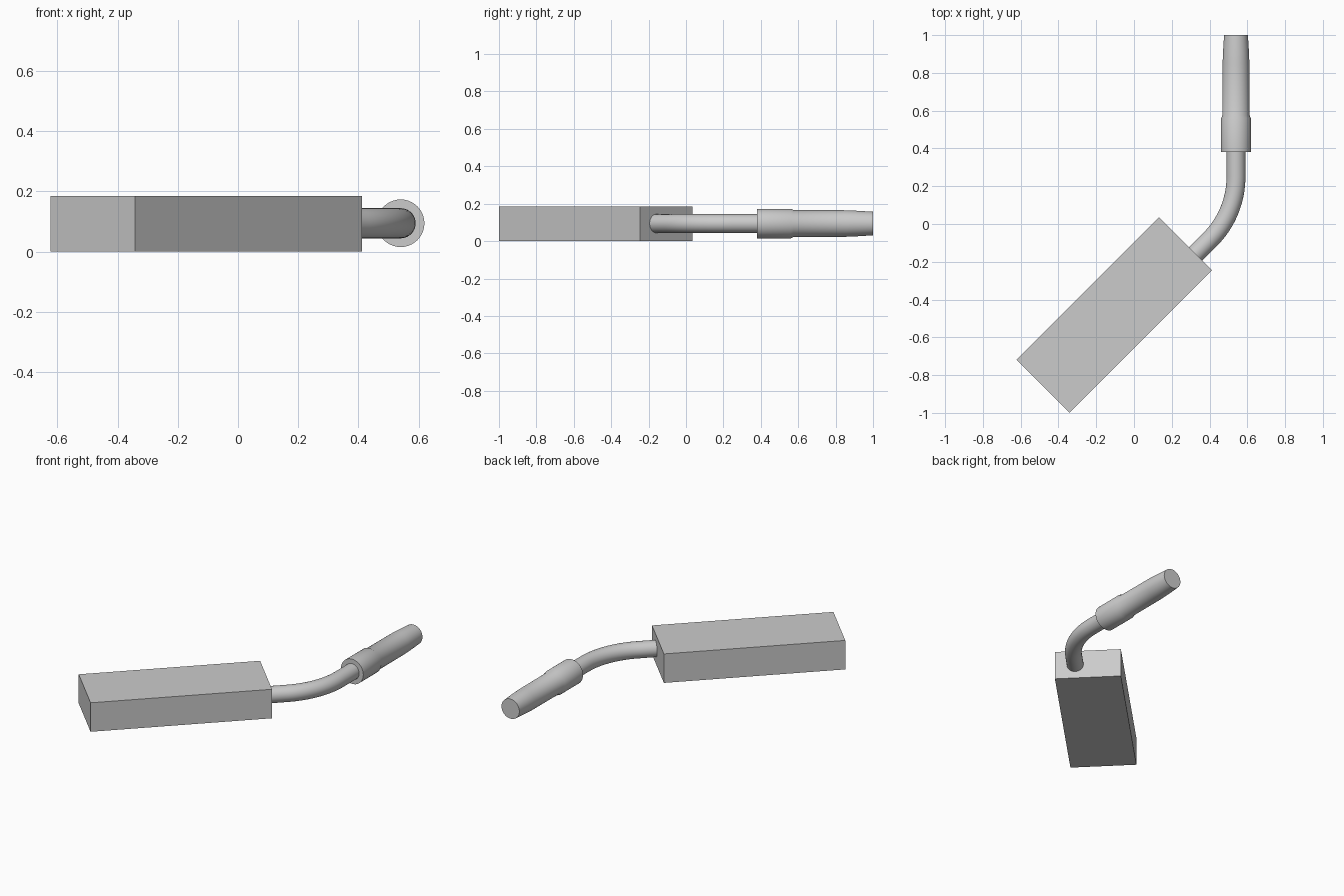
import bpy
import bmesh
import math
from mathutils import Vector

cube = bpy.data.objects.get("Cube")
if cube:
    bpy.data.objects.remove(cube, do_unlink=True)

grey = bpy.data.materials.new("plain grey")
grey.use_nodes = True
grey.diffuse_color = (0.6, 0.6, 0.6, 1)
grey.node_tree.nodes["Principled BSDF"].inputs["Base Color"].default_value = (0.6, 0.6, 0.6, 1)

AXIS_X, AXIS_Z = 0.54, 0.094
SIDES = 40


def finish(bm, name, smooth=False):
    bmesh.ops.recalc_face_normals(bm, faces=bm.faces)
    mesh = bpy.data.meshes.new(name)
    bm.to_mesh(mesh)
    bm.free()
    mesh.materials.append(grey)
    obj = bpy.data.objects.new(name, mesh)
    bpy.context.collection.objects.link(obj)
    if smooth:
        bpy.ops.object.select_all(action="DESELECT")
        obj.select_set(True)
        bpy.context.view_layer.objects.active = obj
        bpy.ops.object.shade_smooth_by_angle(angle=math.radians(35))
    return obj


def tube(name, stations):
    """Round body through (centre, heading in the xy plane, radius) stations."""
    bm = bmesh.new()
    rings = []
    for centre, heading, radius in stations:
        side = Vector((math.sin(heading), -math.cos(heading), 0))
        rings.append([
            bm.verts.new(centre + radius * (side * math.cos(a) + Vector((0, 0, math.sin(a)))))
            for a in (math.tau * i / SIDES for i in range(SIDES))])
    for low, high in zip(rings, rings[1:]):
        for i in range(SIDES):
            j = (i + 1) % SIDES
            bm.faces.new((low[i], low[j], high[j], high[i]))
    bm.faces.new(rings[0])
    bm.faces.new(rings[-1])
    return finish(bm, name, smooth=True)


# Block head, turned 45 degrees to the handle
bm = bmesh.new()
bmesh.ops.create_cube(bm, size=1)
bmesh.ops.scale(bm, vec=(1.066, 0.396, 0.185), verts=bm.verts)
head = finish(bm, "block_head")
head.location = (-0.105, -0.482, 0.0925)
head.rotation_euler.z = math.radians(45)

# Bent neck: straight out of the block, an arc, then straight into the sleeve
NECK_R, BEND_R, BEND_END = 0.05, 0.47, 0.25
neck = [(Vector((0.3, -0.185, AXIS_Z)), math.radians(45), NECK_R)]
for i in range(17):
    heading = math.radians(45 + 45 * i / 16)
    centre = Vector((AXIS_X - BEND_R + BEND_R * math.sin(heading),
                     BEND_END - BEND_R * math.cos(heading), AXIS_Z))
    neck.append((centre, heading, NECK_R))
neck.append((Vector((AXIS_X, 0.42, AXIS_Z)), math.radians(90), NECK_R))
tube("bent_neck", neck)

# Handle: wider sleeve, grip, and a gently tapered end
profile = [(0.38, 0.079), (0.56, 0.079), (0.575, 0.072), (0.85, 0.071),
           (0.92, 0.068), (1.0, 0.063)]
tube("handle_grip", [(Vector((AXIS_X, y, AXIS_Z)), math.radians(90), r) for y, r in profile])
